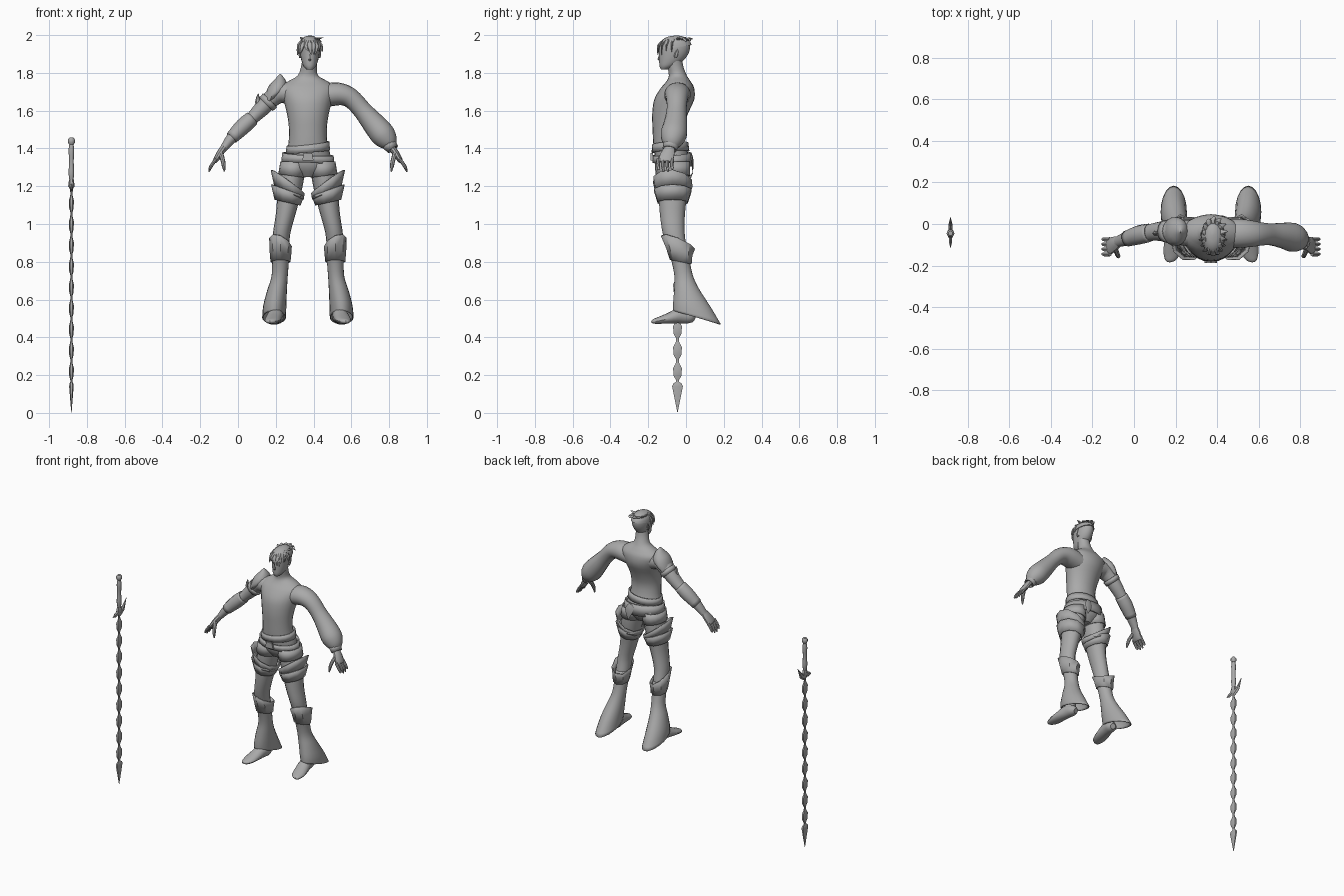
import bpy, bmesh, math, random
from mathutils import Vector

random.seed(4)
CX = 0.37  # the figure stands to the right of the blade
grey = bpy.data.materials.new("plain_grey")
grey.diffuse_color = (0.40, 0.40, 0.40, 1)


def refine(rows, k=3):
    """Catmull-Rom resampling of a list of number tuples."""
    out = []
    for i in range(len(rows) - 1):
        p0, p1, p2, p3 = rows[max(i - 1, 0)], rows[i], rows[i + 1], rows[min(i + 2, len(rows) - 1)]
        for j in range(k):
            t = j / k
            out.append(tuple(0.5 * (2 * b + (c - a) * t + (2 * a - 5 * b + 4 * c - d) * t * t
                                    + (3 * b - a - 3 * c + d) * t ** 3)
                             for a, b, c, d in zip(p0, p1, p2, p3)))
    return out + [tuple(rows[-1])]


def skin(name, rings, cap=True, ox=CX, thick=0):
    """Bridge equal-length rings of points into one object."""
    bm = bmesh.new()
    vs = [[bm.verts.new(p) for p in r] for r in rings]
    n = len(vs[0])
    for a, b in zip(vs, vs[1:]):
        for i in range(n):
            bm.faces.new((a[i], a[(i + 1) % n], b[(i + 1) % n], b[i]))
    if cap:
        bm.faces.new(vs[0])
        bm.faces.new(vs[-1])
    bmesh.ops.recalc_face_normals(bm, faces=bm.faces)
    me = bpy.data.meshes.new(name)
    bm.to_mesh(me)
    bm.free()
    me.materials.append(grey)
    ob = bpy.data.objects.new(name, me)
    ob.location.x = ox
    bpy.context.collection.objects.link(ob)
    if thick:
        m = ob.modifiers.new("thickness", "SOLIDIFY")
        m.thickness = thick
    return ob


def loft(name, rows, n=16, k=3, s=1, **kw):
    """Rows: z, x, y, rx, ry, optional rise in z toward +x and +y."""
    rows = [tuple(r) + (0,) * (7 - len(r)) for r in rows]
    if k > 1:
        rows = refine(rows, k)
    rings = []
    for z, x, y, rx, ry, sx, sy in rows:
        ring = []
        for i in range(n):
            c, q = math.cos(math.tau * i / n), math.sin(math.tau * i / n)
            ring.append((s * (x + rx * c), y + ry * q, z + sx * c + sy * q))
        rings.append(ring)
    return skin(name, rings, **kw)


def tube(name, rows, n=12, k=3, s=1, ref=(0, 1, 0), **kw):
    """Rows along a path: x, y, z, side radius, ref radius."""
    if k > 1:
        rows = refine(rows, k)
    pts = [Vector(r[:3]) for r in rows]
    rings = []
    for i, r in enumerate(rows):
        d = (pts[min(i + 1, len(pts) - 1)] - pts[max(i - 1, 0)]).normalized()
        a = d.cross(Vector(ref)).normalized()
        b = a.cross(d)
        ring = []
        for j in range(n):
            t = math.tau * j / n
            p = pts[i] + a * (r[3] * math.cos(t)) + b * (r[4] * math.sin(t))
            ring.append((s * p.x, p.y, p.z))
        rings.append(ring)
    return skin(name, rings, **kw)


def spike(name, a, m, b, w, t, ref=(0, 1, 0)):
    return tube(name, [(*a, w * .6, t), (*m, w, t), (*b, .001, .001)], n=6, k=2, ref=ref)


# torso and neck
loft("torso", [(1.25, 0, -.07, .05, .05), (1.30, 0, -.07, .112, .085), (1.36, 0, -.075, .12, .09),
               (1.42, 0, -.088, .104, .085), (1.50, 0, -.095, .10, .082), (1.58, 0, -.085, .11, .094),
               (1.66, 0, -.062, .13, .106), (1.72, 0, -.045, .145, .088), (1.755, 0, -.04, .105, .064),
               (1.785, 0, -.043, .055, .048), (1.83, .005, -.055, .042, .042), (1.87, .01, -.06, .04, .04)], n=24)

# head, nose and ears
loft("head", [(1.818, .01, -.115, .016, .018), (1.835, .01, -.10, .032, .04), (1.865, .01, -.078, .044, .064),
              (1.905, .01, -.064, .052, .078), (1.945, .01, -.06, .053, .082), (1.975, .01, -.058, .042, .064),
              (1.99, .01, -.056, .012, .02)], n=20)
spike("nose", (.01, -.132, 1.868), (.01, -.142, 1.874), (.01, -.134, 1.91), .009, .008, (1, 0, 0))
for s in (-1, 1):
    spike("ear", (.01 + s * .05, -.055, 1.88), (.01 + s * .055, -.05, 1.90), (.01 + s * .057, -.04, 1.93), .012, .006, (1, 0, 0))

# hair: crown shell, fringe and swept tufts
loft("hair_crown", [(1.935, .01, -.058, .058, .088, 0, .012), (1.965, .01, -.057, .052, .078),
                    (1.99, .01, -.055, .03, .045), (1.998, .01, -.05, .004, .006)], n=16)
for i in range(9):
    a = math.radians(190 + i * 20)
    c, q = math.cos(a), math.sin(a)
    spike("fringe_lock", (.01 + .035 * c, -.06 + .055 * q, 1.975), (.01 + .058 * c, -.06 + .088 * q, 1.945),
          (.01 + .058 * c + random.uniform(-.015, .015), -.06 + .09 * q, random.uniform(1.89, 1.915)), .012, .006)
for i in range(12):
    a = math.radians(i * 30)
    c, q = math.cos(a), math.sin(a)
    spike("hair_tuft", (.01 + .02 * c, -.055 + .03 * q, 1.965), (.01 + .042 * c, -.04 + .06 * q, 1.98),
          (.02 + .062 * c, -.035 + .07 * q, random.uniform(1.955, 1.995)), .014, .007, (.1, .2, 1))

# left arm with puffed sleeve
tube("left_arm", [(.07, -.045, 1.675, .06, .07), (.14, -.045, 1.688, .062, .07), (.195, -.047, 1.682, .056, .064),
                  (.24, -.048, 1.655, .051, .056), (.29, -.05, 1.60, .05, .053), (.345, -.055, 1.535, .06, .062),
                  (.395, -.065, 1.475, .066, .07), (.425, -.075, 1.435, .052, .055), (.44, -.082, 1.41, .03, .035)], n=18)
tube("left_cuff", [(.427, -.078, 1.428, .04, .045), (.45, -.086, 1.395, .032, .038)], k=1, cap=False, thick=.006)

# right arm, bare
tube("right_arm", [(-.07, -.045, 1.685, .06, .065), (-.14, -.042, 1.695, .055, .06), (-.19, -.035, 1.665, .047, .052),
                   (-.245, -.035, 1.61, .042, .046), (-.30, -.042, 1.555, .034, .04), (-.345, -.052, 1.515, .037, .04),
                   (-.40, -.068, 1.46, .03, .035), (-.45, -.086, 1.395, .019, .026)], n=16)

# shoulder guard, strap and forearm fin on the right arm
loft("shoulder_guard", [(1.655, -.195, -.036, .042, .056, .03), (1.69, -.175, -.036, .055, .07, .02),
                        (1.73, -.158, -.036, .05, .062), (1.765, -.148, -.036, .028, .036),
                        (1.795, -.146, -.036, .002, .003)], n=14, cap=False, thick=.006)
tube("arm_strap", [(-.20, -.035, 1.655, .053, .057), (-.222, -.035, 1.633, .05, .054)], k=1, cap=False, thick=.008)
spike("arm_fin", (-.245, -.04, 1.60), (-.265, -.045, 1.645), (-.262, -.045, 1.692), .016, .012)
tube("bracer", [(-.295, -.042, 1.56, .040, .044), (-.345, -.052, 1.515, .043, .046),
                (-.405, -.07, 1.455, .034, .039)], cap=False, thick=.005)

# hands
for s, side in ((1, "left"), (-1, "right")):
    tube(side + "_palm", [(.44, -.083, 1.41, .018, .024), (.465, -.095, 1.375, .018, .036),
                          (.488, -.108, 1.338, .014, .04), (.495, -.11, 1.328, .008, .036)], n=10, s=s)
    for i in range(4):
        y = -.145 + i * .024
        drop = (.012, 0, .002, .014)[i]
        tube(side + "_finger", [(.485, y, 1.345, .009, .010), (.507, y - .002, 1.315, .009, .0095),
                                (.518, y, 1.295, .008, .0085), (.524, y + .002, 1.275 + drop, .003, .004)],
             n=8, k=2, s=s)
    tube(side + "_thumb", [(.46, -.12, 1.37, .013, .013), (.45, -.145, 1.335, .012, .012),
                           (.445, -.155, 1.305, .010, .010), (.442, -.158, 1.277, .003, .004)], n=8, k=2, s=s)

# belts and hip flaps
loft("waist_belt", [(1.382, 0, -.082, .118, .10, .008, .004), (1.425, 0, -.084, .113, .096, .012, .006)],
     n=20, k=1, cap=False, thick=.009)
loft("hip_belt", [(1.315, 0, -.072, .142, .106, -.006, -.01), (1.37, 0, -.075, .136, .104, -.008, .008)],
     n=20, k=1, cap=False, thick=.009)
spike("belt_tail", (.03, .025, 1.37), (.045, .035, 1.33), (.05, .035, 1.265), .03, .006)
skin("buckle", [[(x, y, z) for x, z in ((-.03, 1.335), (.03, 1.335), (.022, 1.375), (-.022, 1.375))]
                for y in (-.188, -.176)])

# legs, armour plates and boots, repeated on both sides
for s, side in ((1, "left"), (-1, "right")):
    loft(side + "_leg", [(1.34, .07, -.07, .06, .08), (1.25, .083, -.07, .064, .084), (1.15, .10, -.07, .061, .075),
                         (1.05, .118, -.072, .052, .066), (.95, .139, -.065, .046, .058), (.87, .143, -.045, .044, .05),
                         (.80, .145, -.03, .042, .046)], s=s)
    loft(side + "_shorts_leg", [(1.255, .085, -.07, .072, .092, .01), (1.33, .076, -.07, .07, .09)],
         s=s, k=1, cap=False, thick=.006)
    # flared boot, longer at the back
    loft(side + "_boot", [(.87, .143, -.045, .046, .053), (.80, .145, -.028, .044, .048), (.72, .150, -.011, .043, .05),
                          (.65, .163, .005, .052, .068), (.57, .175, .032, .061, .10, 0, -.012),
                          (.505, .179, .058, .063, .126, 0, -.035)], s=s, n=20, cap=False, thick=.006)
    loft(side + "_ankle", [(.70, .155, -.005, .03, .034), (.52, .168, -.01, .034, .04)], s=s, k=1)
    tube(side + "_foot", [(.157, .042, .495, .018, .018), (.162, .02, .505, .036, .033), (.17, -.03, .515, .04, .042),
                          (.18, -.085, .502, .043, .03), (.19, -.14, .49, .04, .019), (.20, -.172, .484, .024, .012),
                          (.202, -.183, .482, .008, .005)], n=14, s=s, ref=(0, 0, 1))
    # knee guard rising to a point at the front
    loft(side + "_knee_guard", [(.80, .145, -.028, .047, .052, 0, -.012), (.855, .145, -.036, .052, .064, .005, -.02),
                                (.905, .145, -.043, .054, .085, .022, -.035)], s=s, n=8, k=1, cap=False, thick=.006)
    # layered thigh plates rising to a point on the outside
    loft(side + "_lower_thigh_plate", [(1.115, .108, -.07, .063, .078, .015, 0), (1.18, .107, -.07, .082, .098, .03, 0)],
         s=s, n=10, k=1, cap=False, thick=.006)
    loft(side + "_upper_thigh_plate", [(1.165, .10, -.07, .072, .088, .035, 0), (1.225, .107, -.07, .084, .103, .062, -.01)],
         s=s, n=10, k=1, cap=False, thick=.006)

# segmented blade
SX, SY = -.882, -.045
rows = [(.002, .001, .001), (.14, .012, .033), (.155, .010, .026), (.165, .005, .009)]
for i in range(9):
    z = .175 + i * .111
    rows += [(z, .006, .010), (z + .022, .012, .024), (z + .062, .013, .027), (z + .085, .007, .012), (z + .1, .005, .008)]
rows += [(1.185, .008, .015), (1.20, .017, .026), (1.235, .013, .016)]
loft("blade", [(z, 0, SY, a, b) for z, a, b in rows], n=6, k=1, ox=SX)
loft("grip", [(1.23, 0, SY, .010, .011), (1.27, 0, SY, .015, .017), (1.33, 0, SY, .012, .014),
              (1.39, 0, SY, .015, .016), (1.425, 0, SY, .010, .011)], n=10, ox=SX)
loft("pommel", [(1.42, 0, SY, .012, .012), (1.432, 0, SY, .019, .019), (1.447, 0, SY, .019, .019),
                (1.457, 0, SY, .011, .011)], n=8, k=1, ox=SX)
for name, pts in (("long_guard_prong", ((SY, 1.18, .018), (SY + .04, 1.205, .018), (.035, 1.27, .001))),
                  ("short_guard_prong", ((SY, 1.20, .018), (SY - .04, 1.19, .016), (-.115, 1.185, .001)))):
    tube(name, [(0, y, z, r, r * .55) for y, z, r in pts], n=6, k=1, ref=(1, 0, 0), ox=SX)

# smooth shading with sharp edges kept
bpy.ops.object.select_all(action="SELECT")
bpy.context.view_layer.objects.active = bpy.context.collection.objects[0]
bpy.ops.object.shade_smooth_by_angle(angle=math.radians(40))
